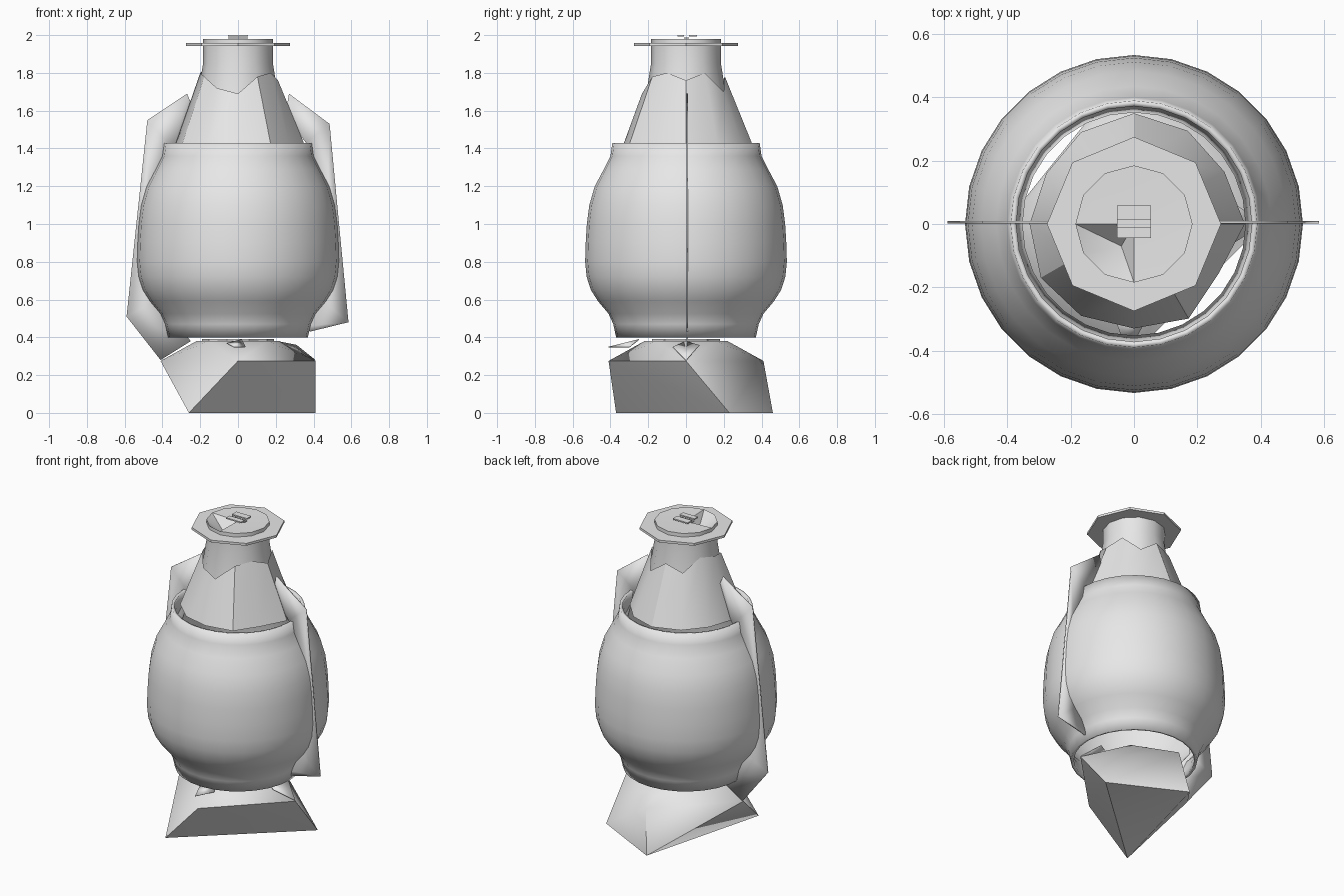
import bpy, bmesh, math
from mathutils import Vector

old = bpy.data.objects.get("Cube")
if old:
    bpy.data.objects.remove(old, do_unlink=True)

grey = bpy.data.materials.new("plain_grey")
grey.use_nodes = True
colour = (0.8, 0.8, 0.8, 1)
grey.diffuse_color = colour
grey.node_tree.nodes["Principled BSDF"].inputs["Base Color"].default_value = colour


def finish(name, bm, angle=30, thickness=0):
    bmesh.ops.recalc_face_normals(bm, faces=bm.faces)
    me = bpy.data.meshes.new(name)
    bm.to_mesh(me)
    bm.free()
    me.materials.append(grey)
    ob = bpy.data.objects.new(name, me)
    bpy.context.collection.objects.link(ob)
    if thickness:
        mod = ob.modifiers.new("Thickness", "SOLIDIFY")
        mod.thickness = thickness
        mod.offset = -1
    bpy.ops.object.select_all(action="DESELECT")
    ob.select_set(True)
    bpy.context.view_layer.objects.active = ob
    bpy.ops.object.shade_smooth_by_angle(angle=math.radians(angle))
    return ob


def ring(radii, z, count):
    """Points around the z axis; radii is one number or one per point."""
    if not isinstance(radii, (list, tuple)):
        radii = [radii] * count
    return [(r * math.cos(math.tau * i / count), r * math.sin(math.tau * i / count), z)
            for i, r in enumerate(radii)]


def loft(bm, rings):
    rows = [[bm.verts.new(p) for p in pts] for pts in rings]
    n = len(rows[0])
    for low, high in zip(rows, rows[1:]):
        for i in range(n):
            j = (i + 1) % n
            bm.faces.new((low[i], low[j], high[j], high[i]))
    return rows


def box(name, x0, x1, y0, y1, z0, z1):
    bm = bmesh.new()
    rows = loft(bm, [[(x0, y0, z), (x1, y0, z), (x1, y1, z), (x0, y1, z)] for z in (z0, z1)])
    for row in rows:
        bm.faces.new(row)
    finish(name, bm)


# Base: lopsided foot, square waist and round top
bm = bmesh.new()
foot = [(0.41, 0.23, 0), (-0.04, 0.46, 0), (-0.26, -0.37, 0)]
for p in foot + ring(0.41, 0.275, 4) + ring(0.22, 0.38, 8):
    bm.verts.new(p)
bmesh.ops.convex_hull(bm, input=bm.verts)
finish("base", bm, 50)

# Burner plate on top of the base
bm = bmesh.new()
for row in loft(bm, [ring(0.19, z, 10) for z in (0.375, 0.392)]):
    bm.faces.new(row)
finish("burner_plate", bm)

# Loose bent tabs beside the base top
for name, pts in {
    "side_tab": [(0.21, 0.0, 0.38), (0.3, -0.07, 0.35), (0.41, 0, 0.28), (0.31, 0.07, 0.36)],
    "front_tab": [(0.02, -0.25, 0.39), (-0.06, -0.3, 0.37), (-0.02, -0.41, 0.35), (0.04, -0.3, 0.35)],
}.items():
    bm = bmesh.new()
    a, b, c, d = [bm.verts.new(p) for p in pts]
    bm.faces.new((a, b, c))
    bm.faces.new((a, c, d))
    finish(name, bm, 60, 0.004)

# Glass globe, open at both ends
profile = [(0.37, 0.4), (0.385, 0.47), (0.41, 0.525), (0.465, 0.59), (0.503, 0.65),
           (0.526, 0.72), (0.534, 0.8), (0.531, 0.9), (0.525, 1.0), (0.512, 1.1),
           (0.483, 1.2), (0.435, 1.29), (0.4, 1.36), (0.39, 1.43)]
bm = bmesh.new()
loft(bm, [ring(r, z, 28) for r, z in profile])
finish("globe", bm, 40, 0.018)

# Flat side frames, as strips between an outer and an inner edge
frames = {
    "right_frame": ([(-0.27, 1.69), (-0.48, 1.55), (-0.535, 1.03), (-0.59, 0.51), (-0.41, 0.28)],
                    [(-0.24, 1.62), (-0.34, 1.4), (-0.47, 1.05), (-0.42, 0.6), (-0.25, 0.38)]),
    "left_frame": ([(0.27, 1.69), (0.485, 1.53), (0.535, 1.0), (0.585, 0.48), (0.38, 0.43)],
                   [(0.25, 1.57), (0.36, 1.43), (0.47, 1.05), (0.44, 0.6), (0.37, 0.46)]),
}
for name, (outer, inner) in frames.items():
    bm = bmesh.new()
    o, n = [[bm.verts.new((x, 0.01, z)) for x, z in edge] for edge in (outer, inner)]
    for i in range(len(o) - 1):
        bm.faces.new((o[i], o[i + 1], n[i + 1], n[i]))
    finish(name, bm, 30, 0.008)

# Chimney cone with an uneven lower rim
skirt = [0.35, 0.33, 0.34, 0.35, 0.335, 0.32, 0.33, 0.34, 0.335, 0.33, 0.345, 0.31]
teeth = [1.76, 1.8, 1.7, 1.78, 1.74, 1.82, 1.8, 1.78, 1.72, 1.69, 1.78, 1.8]
bm = bmesh.new()
top = [(x, y, z) for (x, y, _), z in zip(ring([0.2 + (1.8 - z) * 0.3 for z in teeth], 0, 12), teeth)]
loft(bm, [ring(skirt, 1.425, 12), top])
finish("chimney_cone", bm, 30)

# Neck with a partly sunken lid
bm = bmesh.new()
rows = loft(bm, [ring(r, z, 12) for r, z in ((0.215, 1.66), (0.185, 1.85), (0.185, 1.98))])
lid = rows[-1]
centre = bm.verts.new((0, 0, 1.975))
pit = bm.verts.new((-0.04, -0.07, 1.9))
for i in range(12):
    if i not in (6, 7, 8):
        bm.faces.new((lid[i], lid[(i + 1) % 12], centre))
hollow = lid[6:10] + [centre]
for a, b in zip(hollow, hollow[1:] + hollow[:1]):
    bm.faces.new((a, b, pit))
finish("neck", bm, 35)

# Octagonal brim around the neck
bm = bmesh.new()
rows = loft(bm, [ring(r, z, 8) for r, z in ((0.17, 1.942), (0.275, 1.942), (0.275, 1.957), (0.17, 1.957))])
finish("brim", bm)

# Small strap on top
box("strap_back", -0.053, 0.053, 0.015, 0.058, 1.992, 2.0)
box("strap_front", -0.053, 0.053, -0.045, -0.01, 1.992, 2.0)
box("strap_middle", -0.053, 0.053, -0.01, 0.015, 1.982, 1.988)
